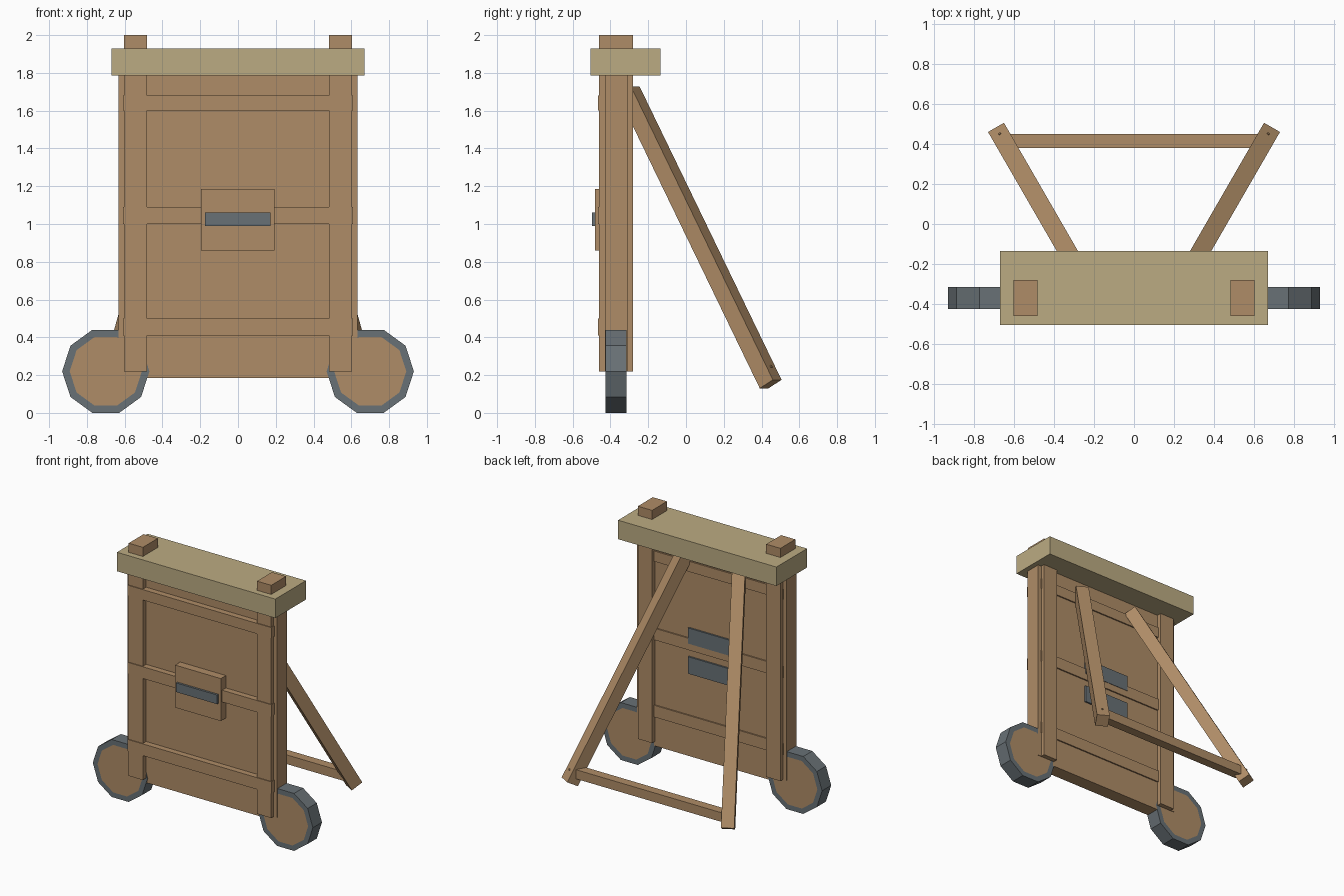
import bpy, bmesh, math
from mathutils import Matrix, Vector

if "Cube" in bpy.data.objects:
    bpy.data.objects.remove(bpy.data.objects["Cube"])


def material(name, rgb):
    m = bpy.data.materials.new(name)
    m.diffuse_color = (*rgb, 1)
    m.use_nodes = True
    m.node_tree.nodes["Principled BSDF"].inputs["Base Color"].default_value = m.diffuse_color
    return m


WOOD = material("brown_wood", (0.43, 0.265, 0.135))
PALE = material("pale_wood", (0.50, 0.41, 0.225))
IRON = material("grey_iron", (0.14, 0.165, 0.18))


def finish(name, bm, *mats):
    bmesh.ops.recalc_face_normals(bm, faces=bm.faces)
    me = bpy.data.meshes.new(name)
    bm.to_mesh(me)
    bm.free()
    for m in mats:
        me.materials.append(m)
    ob = bpy.data.objects.new(name, me)
    bpy.context.collection.objects.link(ob)
    return ob


def box(name, x, y, z, mat):
    """Box from (low, high) ranges on each axis."""
    bm = bmesh.new()
    bmesh.ops.create_cube(bm, size=1)
    for v in bm.verts:
        v.co = [(a + b) / 2 + c * (b - a) for (a, b), c in zip((x, y, z), v.co)]
    return finish(name, bm, mat)


def wheel(name, x):
    """Ten-sided wooden wheel with an iron rim."""
    bm = bmesh.new()
    bmesh.ops.create_cone(bm, cap_ends=True, segments=10, radius1=0.231,
                          radius2=0.231, depth=0.11)
    # a vertex points straight out to each side
    v = bm.verts[:][0].co
    bm.transform(Matrix.Rotation(-math.atan2(v.y, v.x), 4, 'Z'))
    caps = [f for f in bm.faces if len(f.verts) == 10]
    bmesh.ops.inset_individual(bm, faces=caps, thickness=0.04)
    for f in bm.faces:
        f.material_index = 1 if len(f.verts) == 10 else 0
    bm.transform(Matrix.Translation((x, -0.37, 0.22)) @ Matrix.Rotation(math.pi / 2, 4, 'X'))
    return finish(name, bm, IRON, WOOD)


def leg(name, s):
    """Splayed rear prop with a small peg head near its foot."""
    splay, tilt, length, t = math.radians(30), math.radians(29.2), 1.78, 0.092
    out = Vector((s * math.sin(splay), math.cos(splay), 0))
    side = Vector((s * math.cos(splay), -math.sin(splay), 0))
    up = Vector((0, 0, 1))
    down = out * math.sin(tilt) - up * math.cos(tilt)
    normal = out * math.cos(tilt) + up * math.sin(tilt)
    foot = Vector((s * 0.69, 0.483, 0.175))
    frame = Matrix((side, normal, down)).transposed().to_4x4()

    bm = bmesh.new()
    bmesh.ops.create_cube(bm, size=1)
    bm.transform(Matrix.Translation(foot - down * length / 2 - normal * t / 2)
                 @ frame @ Matrix.Diagonal((t, t, length, 1)))
    finish(name, bm, WOOD)

    bm = bmesh.new()
    bmesh.ops.create_cone(bm, cap_ends=True, segments=6, radius1=0.007,
                          radius2=0.007, depth=0.012)
    bm.transform(Matrix.Translation(foot - down * 0.08) @ frame
                 @ Matrix.Rotation(math.pi / 2, 4, 'X'))
    finish(name + "_peg", bm, WOOD)


# Main shield: panel, cross rails and cap beam
box("panel", (-0.49, 0.49), (-0.42, -0.315), (0.185, 1.80), WOOD)
for label, z0, z1 in (("lower", 0.41, 0.50), ("middle", 1.0, 1.09), ("upper", 1.60, 1.68)):
    box(label + "_rail", (-0.608, 0.608), (-0.466, -0.305), (z0, z1), WOOD)
box("cap_beam", (-0.67, 0.67), (-0.506, -0.136), (1.785, 1.93), PALE)

# Parts repeated on the left and right
for label, s in (("left", -1), ("right", 1)):
    def span(a, b):
        return tuple(sorted((s * a, s * b)))
    box(label + "_post", span(0.483, 0.603), (-0.46, -0.28), (0.22, 2.0), WOOD)
    box(label + "_side_strip", span(0.59, 0.632), (-0.43, -0.31), (0.22, 1.80), WOOD)
    wheel(label + "_wheel", s * 0.70)
    leg(label + "_leg", s)

# Bar joining the feet of the rear legs
box("leg_crossbar", (-0.63, 0.63), (0.38, 0.45), (0.19, 0.26), WOOD)

# Viewing hatch on the front, iron plates on the back
box("hatch_board", (-0.195, 0.192), (-0.482, -0.40), (0.86, 1.185), WOOD)
box("hatch_bar", (-0.175, 0.172), (-0.498, -0.47), (0.99, 1.06), IRON)
for label, z0, z1 in (("lower", 0.82, 0.95), ("upper", 1.05, 1.17)):
    box(label + "_back_plate", (-0.195, 0.195), (-0.32, -0.302), (z0, z1), IRON)
